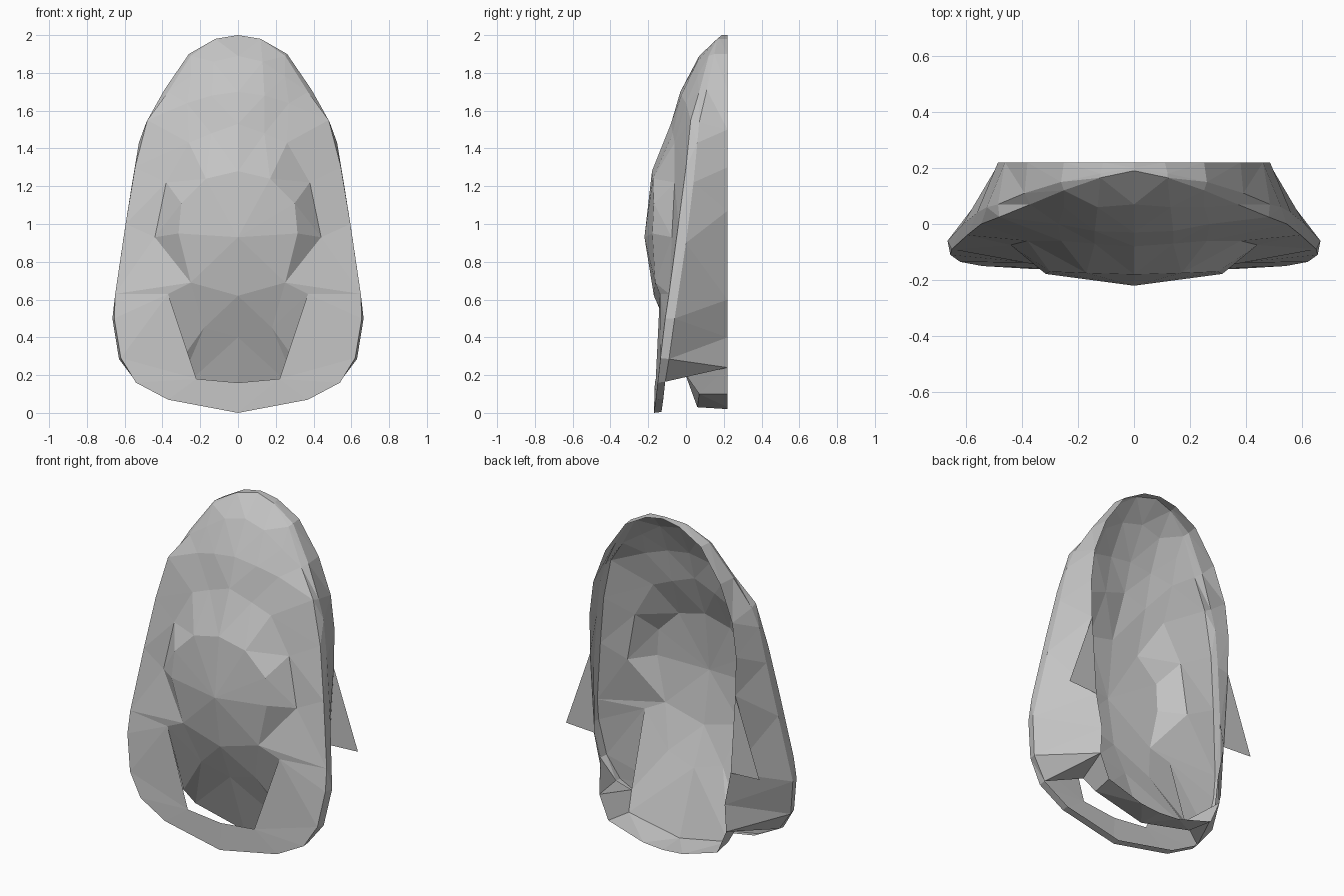
import bpy
import bmesh
from mathutils import Vector

old = bpy.data.objects.get("Cube")
if old:
    bpy.data.objects.remove(old, do_unlink=True)

grey = bpy.data.materials.new("light grey")
grey.use_nodes = True
tone = (0.55, 0.55, 0.55, 1)
grey.diffuse_color = tone
grey.node_tree.nodes["Principled BSDF"].inputs["Base Color"].default_value = tone


def line(*points):
    return [Vector(p) for p in points]


def zipper(a, b):
    """Triangles between two polylines, always closing the shorter diagonal."""
    i = j = 0
    tris = []
    while i < len(a) - 1 or j < len(b) - 1:
        step_a = j == len(b) - 1 or (
            i < len(a) - 1 and (a[i + 1] - b[j]).length < (a[i] - b[j + 1]).length)
        if step_a:
            tris.append((a[i], a[i + 1], b[j]))
            i += 1
        else:
            tris.append((a[i], b[j + 1], b[j]))
            j += 1
    return tris


def part(name, *strips, facing):
    """Mirrored, flat-shaded sheet whose normals lean along 'facing'."""
    bm = bmesh.new()
    for a, b in strips:
        for tri in zipper(a, b):
            if (tri[1] - tri[0]).cross(tri[2] - tri[0]).length < 1e-5:
                continue
            for side in (1, -1):
                bm.faces.new([bm.verts.new((p.x * side, p.y, p.z)) for p in tri])
    bmesh.ops.remove_doubles(bm, verts=bm.verts[:], dist=0.001)
    bmesh.ops.recalc_face_normals(bm, faces=bm.faces[:])
    lean = sum(f.normal.dot(Vector(facing)) * f.calc_area() for f in bm.faces)
    if lean < 0:
        bmesh.ops.reverse_faces(bm, faces=bm.faces[:])
    mesh = bpy.data.meshes.new(name)
    bm.to_mesh(mesh)
    bm.free()
    mesh.materials.append(grey)
    obj = bpy.data.objects.new(name, mesh)
    bpy.context.collection.objects.link(obj)
    return obj


# Half outlines, from the crown down to the chin
rim = line((0, .19, 2), (.12, .165, 1.98), (.25, .12, 1.89), (.37, .07, 1.7),
           (.48, .025, 1.55), (.545, 0, 1.3), (.595, -.04, 1), (.65, -.09, .63),
           (.655, -.11, .5), (.62, -.135, .29), (.54, -.15, .16),
           (.37, -.16, .07), (0, -.17, 0))
shoulder = line((0, .2, 2), (.12, .18, 1.98), (.26, .15, 1.9), (.39, .11, 1.71),
                (.485, .07, 1.54), (.525, .06, 1.43), (.56, .04, 1.22),
                (.61, 0, .9), (.665, -.06, .5), (.63, -.09, .285))
opening = line((0, .22, 2), (.11, .22, 1.98), (.25, .22, 1.9), (.38, .22, 1.71),
               (.46, .22, 1.5), (.485, .22, 1.3), (.48, .22, 1.07),
               (.45, .22, .6), (.41, .22, .4), (.42, .22, .24))
crown = line((0, .07, 1.89), (.13, .06, 1.86), (.25, .06, 1.78))
brow = line((0, -.03, 1.7), (.14, -.025, 1.68), (.27, 0, 1.64), (.26, -.06, 1.43),
            (.38, -.06, 1.22), (.44, -.075, .93), (.25, -.163, .69))
forehead = line((0, -.08, 1.53), (.14, -.07, 1.48))
muzzle = line((0, -.18, 1.28), (.17, -.175, 1.24), (.3, -.17, 1.11),
              (.315, -.178, .95), (.25, -.163, .69))
ridge = line((0, -.22, .93), (0, -.17, .62))
mouth = line((.25, -.163, .69), (.37, -.138, .63), (.22, -.16, .18), (0, -.165, .16))
fold = line((0, -.075, .4), (.18, -.09, .45), (.37, -.138, .63))
neck = line((0, .06, .03), (.33, .07, .1), (.36, 0, .2))
neck_back = line((0, .22, .02), (.13, .22, .03), (.36, .22, .1), (.42, .22, .24))

# Side wall: narrow bevel behind the rim, then the wall to the flat open back
part("side_wall", (rim[:10], shoulder), (shoulder, opening), facing=(0, 0, 1))

# Front of the hood: crown, brow and broad cheeks down to the chin band
part("hood_front",
     (rim[:4], crown),
     (crown, brow[:3]),
     ([crown[-1], brow[2]], [rim[3]]),
     (rim[3:8], brow[2:]),
     (rim[7:], mouth),
     facing=(0, -1, 0))

# Raised muzzle with its central ridge
part("muzzle",
     (brow[:4], forehead),
     (forehead + [brow[3]], muzzle[:2]),
     (brow[3:], muzzle[1:]),
     (muzzle, ridge),
     facing=(0, -1, 0))

# Underside of the mouth and the throat panel behind the chin opening
part("throat",
     ([ridge[1], mouth[0], mouth[1]], fold),
     (fold, neck),
     facing=(0, -1, -1))
part("neck_base", (neck, neck_back), facing=(0, 0, -1))

# Turned-in edge of the chin band and the web joining it to the neck
inner_edge = [p + Vector((0, .04, .005)) for p in rim[10:]]
part("chin_edge", (rim[10:], inner_edge), facing=(0, 0, -1))
part("jaw_web",
     ([shoulder[-1], opening[-1], neck[2]], [inner_edge[0]]),
     ([shoulder[-1], rim[9], rim[10]], [inner_edge[0]]),
     facing=(0, 0, -1))

# Thin triangular flaps lying in the plane of the open back
part("side_flap", (line((.48, .22, 1.07), (.64, .22, .61)), line((.45, .22, .6))),
     facing=(0, 1, 0))
